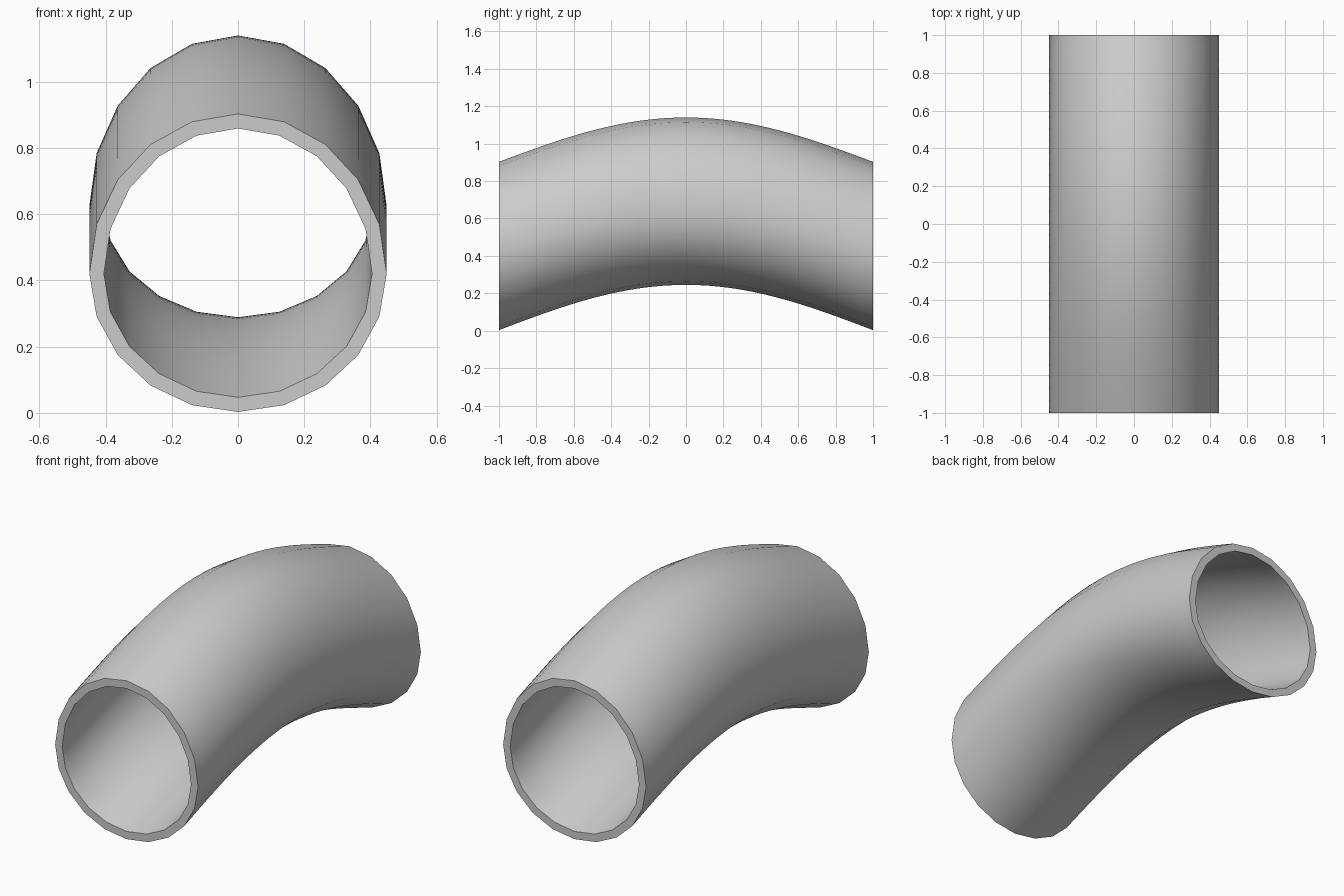
import bpy, bmesh, math

if "Cube" in bpy.data.objects:
    bpy.data.objects.remove(bpy.data.objects["Cube"])

SIDES, STEPS = 20, 32

bm = bmesh.new()


def ring(y, width, wall):
    """Cross-section: rounder below, taller above its widest line as the pipe arches."""
    k = math.cos(math.pi * y / 2)
    centre = 0.42 + 0.205 * k
    top = 0.483 + 0.032 * k - wall
    bottom = 0.417 - 0.037 * k - wall
    verts = []
    for i in range(SIDES):
        a = 2 * math.pi * i / SIDES
        c = math.cos(a)
        z = centre + c * (top if c > 0 else bottom)
        verts.append(bm.verts.new((width * math.sin(a), y, z)))
    return verts


def bridge(r0, r1):
    for i in range(SIDES):
        j = (i + 1) % SIDES
        bm.faces.new((r0[i], r0[j], r1[j], r1[i]))


# Outer and inner walls of the arched pipe
ys = [-1 + 2 * i / STEPS for i in range(STEPS + 1)]
outer = [ring(y, 0.449, 0.0) for y in ys]
inner = [ring(y, 0.405, 0.044) for y in ys]
for wall in (outer, inner):
    for r0, r1 in zip(wall, wall[1:]):
        bridge(r0, r1)

# Flat end rims
for e in (0, -1):
    bridge(outer[e], inner[e])

bmesh.ops.recalc_face_normals(bm, faces=bm.faces)
mesh = bpy.data.meshes.new("curved_pipe")
bm.to_mesh(mesh)
bm.free()
pipe = bpy.data.objects.new("curved_pipe", mesh)
bpy.context.collection.objects.link(pipe)
bpy.context.view_layer.objects.active = pipe
pipe.select_set(True)
bpy.ops.object.shade_smooth_by_angle(angle=math.radians(35))
